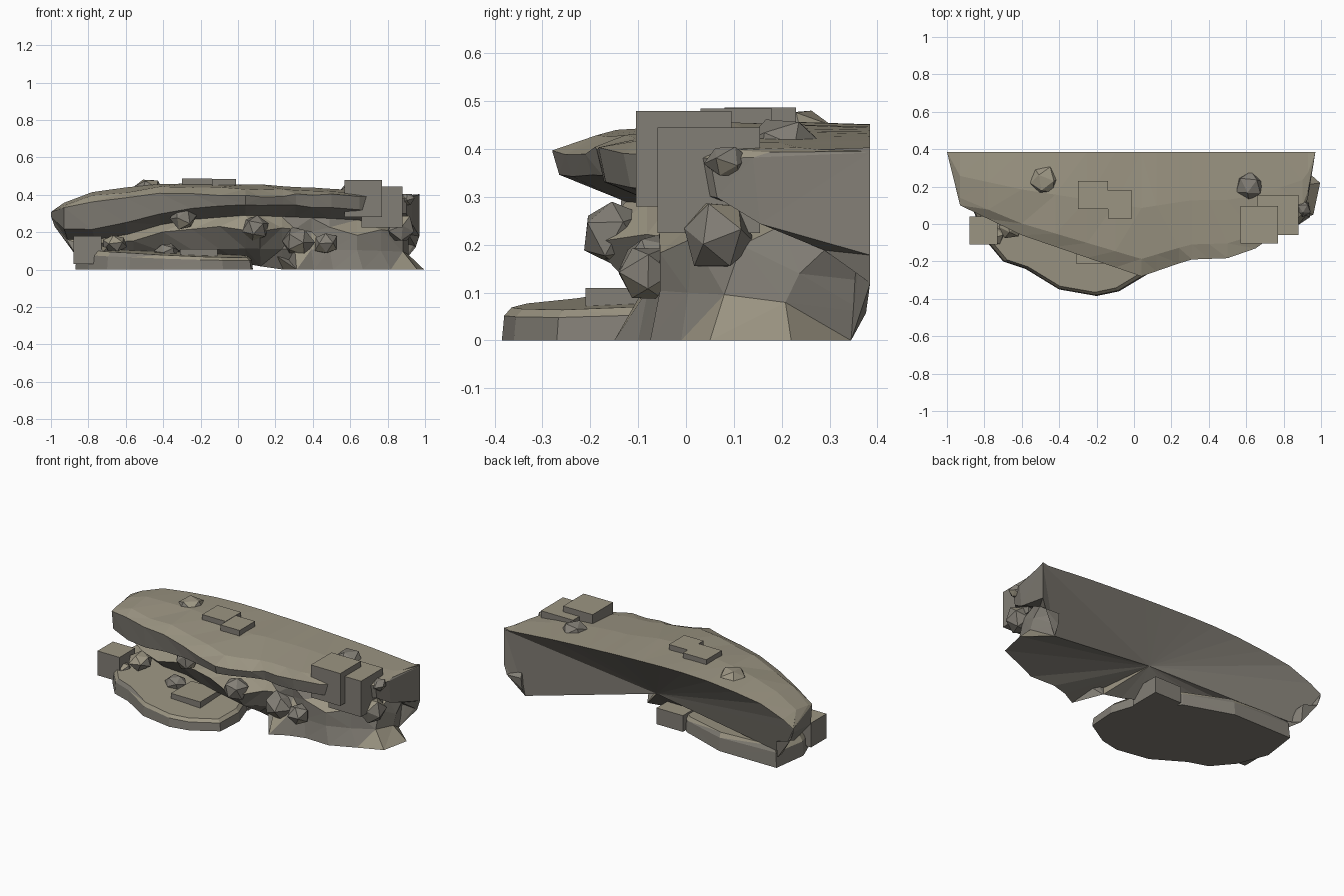
import bpy, bmesh, random
from mathutils import Vector, Euler

random.seed(4)
cube = bpy.data.objects.get("Cube")
if cube:
    bpy.data.objects.remove(cube, do_unlink=True)


def material(name, colour):
    mat = bpy.data.materials.new(name)
    mat.use_nodes = True
    mat.diffuse_color = (*colour, 1)
    bsdf = mat.node_tree.nodes["Principled BSDF"]
    bsdf.inputs["Base Color"].default_value = mat.diffuse_color
    bsdf.inputs["Roughness"].default_value = 0.9
    return mat


side_stone = material("grey_side_stone", (.225, .21, .18))
top_stone = material("tan_top_stone", (.33, .3, .225))


def finish(name, bm):
    """Upward faces are tan, all others grey."""
    bmesh.ops.recalc_face_normals(bm, faces=bm.faces)
    bm.normal_update()
    for face in bm.faces:
        face.material_index = int(face.normal.z > .5)
    mesh = bpy.data.meshes.new(name)
    bm.to_mesh(mesh)
    bm.free()
    mesh.materials.append(side_stone)
    mesh.materials.append(top_stone)
    obj = bpy.data.objects.new(name, mesh)
    bpy.context.collection.objects.link(obj)


def curve(points):
    """Piecewise linear function through (x, value) points."""
    def value(x):
        if x <= points[0][0]:
            return points[0][1]
        for (a, va), (b, vb) in zip(points, points[1:]):
            if x <= b:
                return va + (vb - va) * (x - a) / (b - a)
        return points[-1][1]
    return value


def wobble(size):
    return random.uniform(-size, size)


# Cliff outline curves along x
BACK = .385
top_z = curve([(-1, .31), (-.86, .4), (-.5, .45), (-.2, .462), (.2, .45), (.6, .43), (.97, .4)])
rim_y = curve([(-1, BACK), (-.93, .1), (-.6, -.06), (.04, -.28), (.3, -.19),
               (.58, -.18), (.75, -.06), (.9, .05), (.93, .14), (.97, BACK)])
rim_z = curve([(-1, .31), (-.9, .34), (-.4, .41), (.04, .395), (.6, .4), (.97, .385)])
lip_z = curve([(-1, .29), (-.93, .22), (-.7, .22), (-.35, .32), (.04, .35),
               (.6, .33), (.9, .3), (.97, .18)])
mid_y = curve([(-1, BACK), (-.9, .12), (-.5, .0), (-.25, -.06), (0, -.17), (.1, -.22),
               (.24, -.1), (.35, -.04), (.7, -.04), (.9, .1), (.97, BACK)])
foot_y = curve([(-1, .32), (-.75, .27), (-.3, .13), (.1, .04), (.24, .03), (.31, -.15),
                (.4, -.1), (.5, -.07), (.65, -.075), (.9, .05), (.93, .22), (.97, .345)])
foot_z = curve([(-1, .1), (-.6, .12), (-.3, .1), (.1, .02), (.24, 0)])
spread = curve([(-1, .88), (-.1, 1), (.6, 1.02), (.93, 1.07), (.97, .88)])


def section(x):
    """Open strip: back edge, crown, brow, rim, lip, recess, wall, foot."""
    ry, rz, lz, tz = rim_y(x), rim_z(x), lip_z(x), top_z(x)
    my, fy, wide = mid_y(x), foot_y(x), spread(x)
    depth = BACK - ry
    wall_x = x * min(wide, .98)
    j = .008
    strip = [
        (x, BACK, tz - .008),
        (x, ry + depth * .55, tz + wobble(.004)),
        (x, ry + depth * .14, rz + (tz - rz) * .65 + wobble(j)),
        (x, ry, rz + wobble(j)),
        (x, ry + .015, lz + wobble(j)),
        (x * .98, ry + .16 + wobble(.02), lz - .06),
        (wall_x, my + wobble(.02), lz * .62 + wobble(.02)),
        (wall_x, my * .6 + fy * .4 + wobble(.015), lz * .32),
        (x * wide, fy, foot_z(x)),
    ]
    return [(px, min(py, BACK), pz) for px, py, pz in strip]


# Overhanging cliff, its hollow back fanning out from one inner point
bm = bmesh.new()
stations = [-1, -.93, -.78, -.6, -.42, -.25, -.1, .04, .12, .24, .31, .4, .5, .65, .78, .9, .93, .97]
rings = [[bm.verts.new(p) for p in section(x)] for x in stations]
hub = bm.verts.new((.06, .2, .17))
for a, b in zip(rings, rings[1:]):
    for i in range(len(a) - 1):
        bm.faces.new((a[i], a[i + 1], b[i + 1], b[i]))
    bm.faces.new((a[0], b[0], hub))
    bm.faces.new((a[-1], b[-1], hub))
for end in (rings[0], rings[-1]):
    bm.faces.new(end)
    bm.faces.new((end[0], end[-1], hub))
bmesh.ops.triangulate(bm, faces=bm.faces)
finish("overhanging_cliff", bm)

# Low ground ledge in front of the right half
outline = [(-.84, .32), (-.87, .1), (-.8, -.08), (-.7, -.2), (-.58, -.24), (-.4, -.35),
           (-.2, -.385), (-.08, -.36), (.07, -.27), (.08, -.1), (.03, .05), (-.16, .22),
           (-.45, .32)]
bm = bmesh.new()
layers = []
for inset, height in ((1, 0), (.985, .75), (.94, 1)):
    layer = []
    for x, y in outline:
        z = .062 + .04 * (y + .385) - .035 * x
        px, py = -.35 + (x + .35) * inset, -.05 + (y + .05) * inset
        layer.append(bm.verts.new((px, py, z * height)))
    layers.append(layer)
for a, b in zip(layers, layers[1:]):
    for i in range(len(a)):
        k = (i + 1) % len(a)
        bm.faces.new((a[i], a[k], b[k], b[i]))
bm.faces.new(layers[0])
bm.faces.new(layers[-1])
bmesh.ops.triangulate(bm, faces=bm.faces)
finish("ground_ledge", bm)


def boulder(name, centre, size):
    bm = bmesh.new()
    bmesh.ops.create_icosphere(bm, subdivisions=1, radius=1)
    turn = Euler([random.uniform(0, 3) for _ in range(3)]).to_matrix()
    for v in bm.verts:
        grow = random.uniform(.92, 1.12)
        v.co = Vector(c + s * p * grow for c, s, p in zip(centre, size, turn @ v.co))
    finish(name, bm)


def block(name, low, high):
    bm = bmesh.new()
    bmesh.ops.create_cube(bm, size=1)
    for v in bm.verts:
        v.co = Vector(h if p > 0 else l for l, h, p in zip(low, high, v.co))
    finish(name, bm)


# Loose boulders
for name, centre, r, squash in [
    ("top_boulder_right", (-.48, .23, .435), .078, .65),
    ("top_boulder_left", (.62, .2, .415), .078, .65),
    ("recess_boulder_right", (-.29, -.08, .28), .068, 1),
    ("recess_boulder_centre", (.09, -.15, .225), .072, 1),
    ("recess_boulder_left", (.32, -.06, .15), .09, .9),
    ("recess_boulder_small", (.47, -.08, .14), .065, 1),
    ("ledge_boulder_centre", (-.38, -.06, .1), .065, .7),
    ("ledge_boulder_right", (-.66, -.01, .14), .07, .7),
    ("ledge_boulder_end", (-.74, -.06, .08), .055, 1),
    ("side_boulder_upper", (.9, .085, .375), .045, .8),
    ("side_boulder_lower", (.87, .065, .22), .075, 1.05),
]:
    boulder(name, centre, (r, r, r * squash))

# Squared stone blocks
block("front_corner_block", (.57, -.105, .28), (.77, .095, .48))
block("side_corner_block", (.66, -.06, .225), (.88, .155, .445))
block("right_end_block", (-.88, -.11, .03), (-.73, .04, .18))
block("top_slab_large", (-.3, .08, .42), (-.14, .23, .487))
block("top_slab_small", (-.14, .03, .42), (-.01, .18, .485))
block("ledge_block_front", (-.31, -.21, .0), (-.11, -.01, .11))
block("ledge_block_rear", (-.14, .04, .0), (.04, .23, .1))
